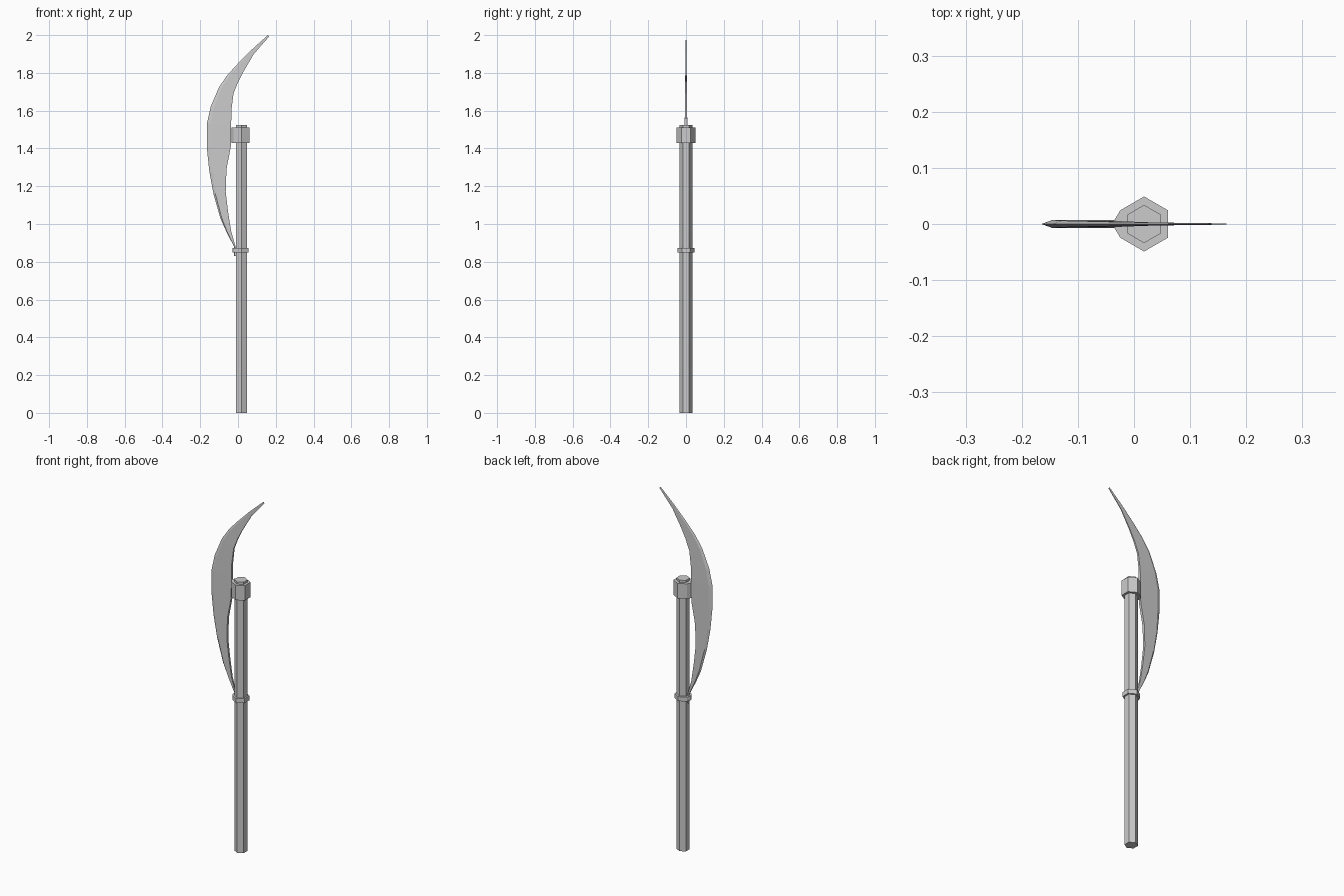
import bpy, bmesh, math

if "Cube" in bpy.data.objects:
    bpy.data.objects.remove(bpy.data.objects["Cube"])

CX = 0.018  # shaft axis


def make(name, bm):
    bmesh.ops.recalc_face_normals(bm, faces=bm.faces)
    me = bpy.data.meshes.new(name)
    bm.to_mesh(me)
    bm.free()
    ob = bpy.data.objects.new(name, me)
    bpy.context.collection.objects.link(ob)


def loft(name, rings):
    """Skin a list of equal-length closed rings and cap both ends."""
    bm = bmesh.new()
    vs = [[bm.verts.new(p) for p in r] for r in rings]
    n = len(vs[0])
    for a, b in zip(vs, vs[1:]):
        for i in range(n):
            j = (i + 1) % n
            bm.faces.new((a[i], a[j], b[j], b[i]))
    bm.faces.new(vs[0])
    bm.faces.new(vs[-1])
    make(name, bm)


def hexagon(r, z):
    # corners point along +y and -y
    return [(CX + r * math.sin(k * math.pi / 3), r * math.cos(k * math.pi / 3), z)
            for k in range(6)]


def collar(name, r, z0, z1, lug_x, lug_y):
    # hexagonal band whose left side tapers out into a lug holding the blade
    rings = []
    for z in (z0, z1):
        h = hexagon(r, z)
        rings.append(h[:5] + [(lug_x, -lug_y, z), (lug_x, lug_y, z)] + h[5:])
    loft(name, rings)


# shaft and its two collars
loft("shaft", [hexagon(0.034, 0), hexagon(0.034, 1.525)])
collar("top_collar", 0.049, 1.428, 1.512, -0.035, 0.007)
collar("lower_ring", 0.044, 0.848, 0.873, -0.028, 0.006)

# blade stations: outer x, outer z, inner x, inner z, half thickness
stations = [
    (-0.021, 0.83, -0.011, 0.83, 0.004),
    (-0.021, 0.88, -0.011, 0.873, 0.004),
    (-0.062, 0.96, -0.036, 0.96, 0.005),
    (-0.093, 1.03, -0.052, 1.06, 0.006),
    (-0.130, 1.16, -0.065, 1.17, 0.0065),
    (-0.152, 1.28, -0.061, 1.29, 0.007),
    (-0.165, 1.405, -0.038, 1.41, 0.007),
    (-0.165, 1.53, -0.036, 1.53, 0.007),
    (-0.145, 1.62, -0.035, 1.60, 0.006),
    (-0.100, 1.725, -0.024, 1.69, 0.005),
    (-0.055, 1.79, 0.000, 1.75, 0.004),
    (0.000, 1.85, 0.028, 1.805, 0.003),
    (0.075, 1.925, 0.084, 1.90, 0.002),
    (0.158, 2.00, 0.165, 1.993, 0.001),
]
rings = []
for ox, oz, ix, iz, t in stations:
    # sharp outer edge, short bevel, flat back
    bx, bz = ox + (ix - ox) * 0.15, oz + (iz - oz) * 0.15
    rings.append([(ox, 0, oz), (bx, -t, bz), (ix, -t, iz), (ix, t, iz), (bx, t, bz)])
loft("blade", rings)
